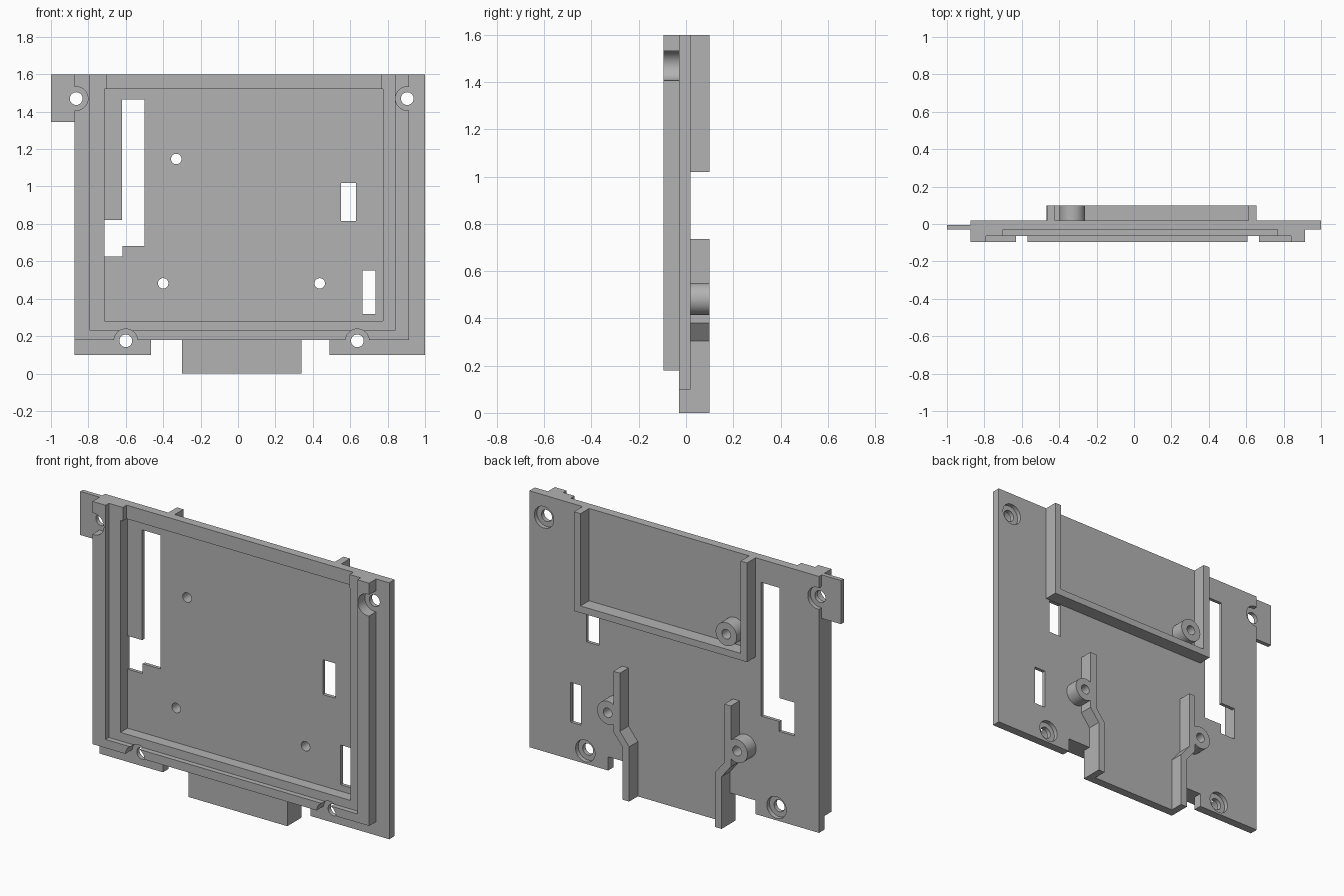
import bpy
import bmesh
from math import cos, sin, tau, radians

if "Cube" in bpy.data.objects:
    bpy.data.objects.remove(bpy.data.objects["Cube"], do_unlink=True)

grey = bpy.data.materials.new("matte_grey")
grey.use_nodes = True
grey.diffuse_color = (0.45, 0.45, 0.45, 1)
grey.node_tree.nodes["Principled BSDF"].inputs["Base Color"].default_value = grey.diffuse_color


def prism(name, outline, y0, y1):
    """Extrude an (x, z) outline from y0 to y1."""
    bm = bmesh.new()
    face = bm.faces.new([bm.verts.new((x, y0, z)) for x, z in outline])
    new = bmesh.ops.extrude_face_region(bm, geom=[face])["geom"]
    for v in new:
        if isinstance(v, bmesh.types.BMVert):
            v.co.y = y1
    bmesh.ops.recalc_face_normals(bm, faces=bm.faces)
    mesh = bpy.data.meshes.new(name)
    bm.to_mesh(mesh)
    bm.free()
    mesh.materials.append(grey)
    obj = bpy.data.objects.new(name, mesh)
    bpy.context.collection.objects.link(obj)
    return obj


def rect(x0, x1, z0, z1):
    return [(x0, z0), (x1, z0), (x1, z1), (x0, z1)]


def circle(centre, r, n=48):
    return [(centre[0] + r * cos(tau * i / n), centre[1] + r * sin(tau * i / n)) for i in range(n)]


def activate(obj):
    bpy.ops.object.select_all(action='DESELECT')
    obj.select_set(True)
    bpy.context.view_layer.objects.active = obj


def cut(obj, cutters):
    """Subtract each (outline, y0, y1) from the object."""
    for outline, y0, y1 in cutters:
        tool = prism("cutter", outline, y0, y1)
        tool.hide_render = True
        activate(obj)
        mod = obj.modifiers.new("cut", 'BOOLEAN')
        mod.operation = 'DIFFERENCE'
        mod.solver = 'EXACT'
        mod.object = tool
        bpy.ops.object.modifier_apply(modifier=mod.name)
        bpy.data.objects.remove(tool, do_unlink=True)


FRONT, PLATE_FRONT, PLATE_BACK, BACK = -0.095, -0.03, 0.02, 0.1
TAB_BACK = -0.005
screws = [(-0.865, 1.47), (0.905, 1.47), (-0.6, 0.175), (0.638, 0.175)]
pins = [(-0.33, 1.147), (-0.4, 0.482), (0.437, 0.482)]
pocket = rect(-0.715, 0.775, 0.28, 1.52)
screw_holes = [(circle(s, 0.034), -0.3, 0.3) for s in screws]
pin_holes = [(circle(p, 0.028), -0.3, 0.3) for p in pins]

# Base plate with the bottom tongue between two notches
plate = prism("base_plate", [
    (-0.875, 1.6), (-0.875, 0.1), (-0.465, 0.1), (-0.465, 0.18), (-0.3, 0.18), (-0.3, 0),
    (0.34, 0), (0.34, 0.18), (0.49, 0.18), (0.49, 0.1), (1.0, 0.1), (1.0, 1.6)],
    PLATE_FRONT, PLATE_BACK)
stepped_window = [(-0.715, 0.625), (-0.617, 0.625), (-0.617, 0.683), (-0.5, 0.683),
                  (-0.5, 1.465), (-0.62, 1.465), (-0.62, 0.82), (-0.715, 0.82)]
windows = [stepped_window, rect(0.55, 0.63, 0.815, 1.018), rect(0.665, 0.735, 0.318, 0.55)]
cut(plate, [(pocket, -0.2, 0.0)]
    + [(w, -0.3, 0.3) for w in windows]
    + [(circle(s, 0.063), TAB_BACK, 0.3) for s in screws]
    + screw_holes + pin_holes)

# Raised front frame: stepped rim, open at the top
frame = prism("front_frame", rect(-0.875, 0.915, 0.18, 1.6), FRONT, PLATE_FRONT)
cut(frame, [(rect(-0.79, 0.84, 0.23, 1.8), -0.3, -0.065),
            (rect(-0.7, 0.767, 0.5, 1.8), -0.3, 0.1),
            (pocket, -0.3, 0.1)]
    + [(circle(s, 0.063), -0.3, 0.1) for s in screws])

# Thin side tab
tab = prism("side_tab", rect(-1.0, -0.875, 1.345, 1.6), PLATE_FRONT, TAB_BACK)
cut(tab, screw_holes[:1])

# U-shaped wall on the back
u_wall = prism("back_u_wall", [
    (-0.465, 1.6), (-0.465, 1.02), (0.655, 1.02), (0.655, 1.6),
    (0.613, 1.6), (0.613, 1.06), (-0.423, 1.06), (-0.423, 1.6)], PLATE_BACK, BACK)

# Mirrored cranked ribs rising from the tongue
parts = [plate, frame, tab, u_wall]
MID = 0.02
crank = [(0.32, 0), (0.32, 0.305), (0.38, 0.38), (0.38, 0.735),
         (0.338, 0.735), (0.338, 0.395), (0.278, 0.32), (0.278, 0)]
for side, name, pin in ((1, "left_rib", pin_holes[2]), (-1, "right_rib", pin_holes[1])):
    rib = prism(name, [(MID + side * x, z) for x, z in crank], PLATE_BACK, BACK)
    cut(rib, [pin])
    parts.append(rib)

# Hollow bosses around the pin holes
for name, centre, hole in zip(("upper_boss", "right_boss", "left_boss"), pins, pin_holes):
    boss = prism(name, circle(centre, 0.068), PLATE_BACK, BACK)
    cut(boss, [hole])
    parts.append(boss)

for obj in parts:
    activate(obj)
    bpy.ops.object.shade_smooth_by_angle(angle=radians(30))
